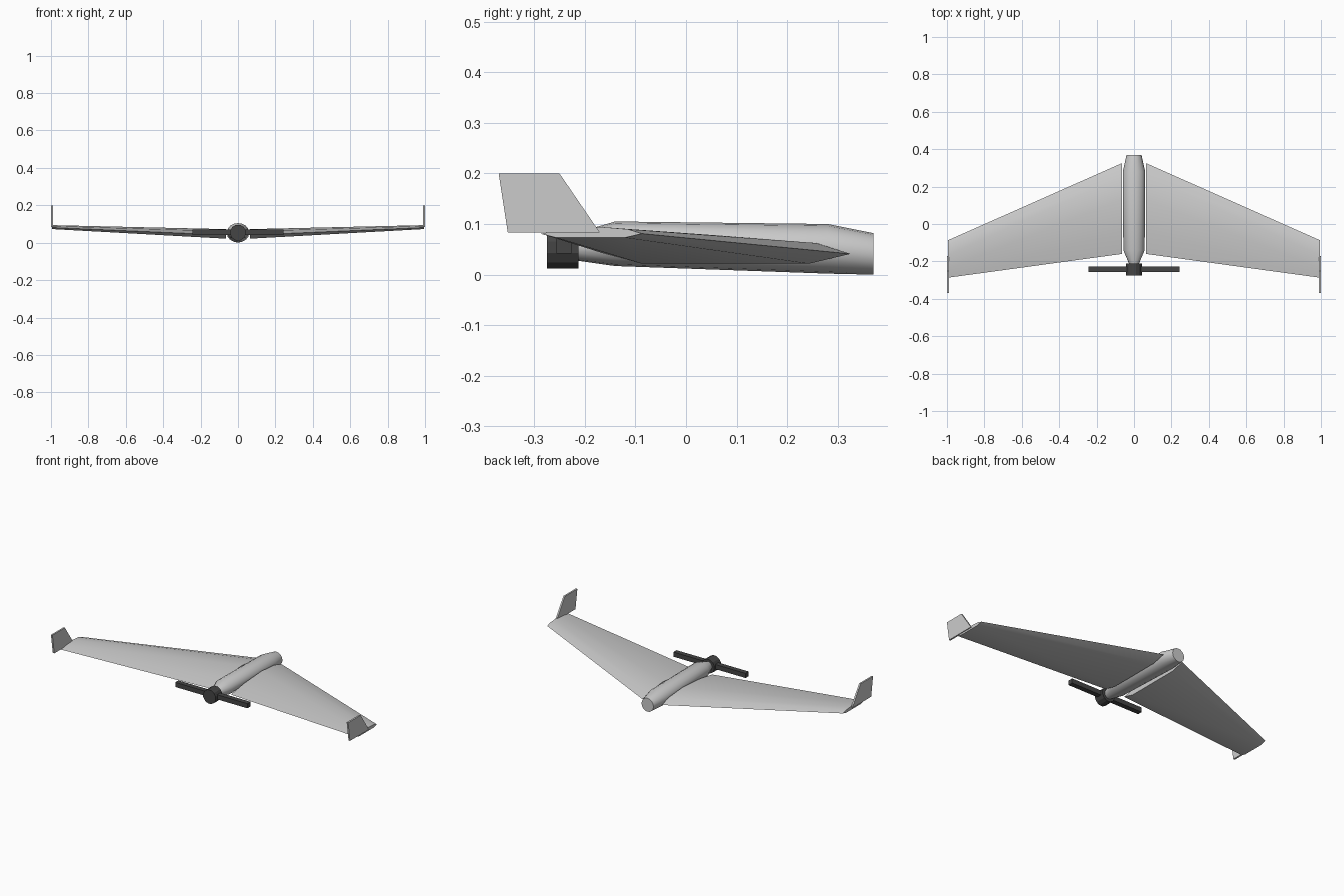
import bpy, bmesh, math

if "Cube" in bpy.data.objects:
    bpy.data.objects.remove(bpy.data.objects["Cube"])


def loft(name, rings, smooth=None):
    """Skin a list of equal-length closed rings and cap both ends."""
    bm = bmesh.new()
    vs = [[bm.verts.new(p) for p in r] for r in rings]
    n = len(rings[0])
    for a, b in zip(vs, vs[1:]):
        for i in range(n):
            j = (i + 1) % n
            bm.faces.new((a[i], a[j], b[j], b[i]))
    bm.faces.new(vs[0])
    bm.faces.new(vs[-1])
    bmesh.ops.recalc_face_normals(bm, faces=bm.faces[:])
    me = bpy.data.meshes.new(name)
    bm.to_mesh(me)
    bm.free()
    ob = bpy.data.objects.new(name, me)
    bpy.context.collection.objects.link(ob)
    if smooth:
        bpy.ops.object.select_all(action='DESELECT')
        ob.select_set(True)
        bpy.context.view_layer.objects.active = ob
        bpy.ops.object.shade_smooth_by_angle(angle=math.radians(smooth))
    return ob


def ring(y, z, rx, rz, n, phase=0.0):
    return [(rx * math.cos(phase + i * math.tau / n), y,
             z + rz * math.sin(phase + i * math.tau / n)) for i in range(n)]


dark = bpy.data.materials.new("dark")
dark.diffuse_color = (0.06, 0.06, 0.06, 1)
dark.use_nodes = True
dark.node_tree.nodes["Principled BSDF"].inputs["Base Color"].default_value = dark.diffuse_color

# fuselage: y, centre z, half width, half height
body = [(0.37, 0.041, 0.04, 0.041), (0.28, 0.051, 0.06, 0.049),
        (-0.14, 0.061, 0.057, 0.044), (-0.218, 0.055, 0.024, 0.027)]
loft("fuselage", [ring(*s, 16) for s in body], 35)

# wing section as fractions of the chord: distance from leading edge, height
section = [(0, 0), (0.14, 0.044), (0.40, 0.065), (0.75, 0.042),
           (1, 0), (0.85, -0.04), (0.17, -0.04)]
for side, s in (("right", 1), ("left", -1)):
    # wing: x, leading edge y, chord, z
    stations = [(0.065, 0.325, 0.485, 0.041), (0.995, -0.087, 0.2, 0.081)]
    loft(side + "_wing", [[(s * x, le - u * c, z + v * c) for u, v in section]
                          for x, le, c, z in stations], 30)
    # winglet
    outline = [(-0.37, 0.2), (-0.25, 0.2), (-0.17, 0.083), (-0.352, 0.083)]
    loft(side + "_winglet", [[(s * x, y, z) for y, z in outline]
                             for x in (0.99, 1.0)])

# propeller hub
hub = loft("propeller_hub", [ring(y, 0.054, 0.043, 0.043, 12, math.radians(15))
                             for y in (-0.275, -0.212)])
# propeller blade bar
blade = loft("propeller_blades", [[(x, -0.256, 0.042), (x, -0.226, 0.042),
                                   (x, -0.226, 0.07), (x, -0.256, 0.07)]
                                  for x in (-0.243, 0.243)])
for ob in (hub, blade):
    ob.data.materials.append(dark)
